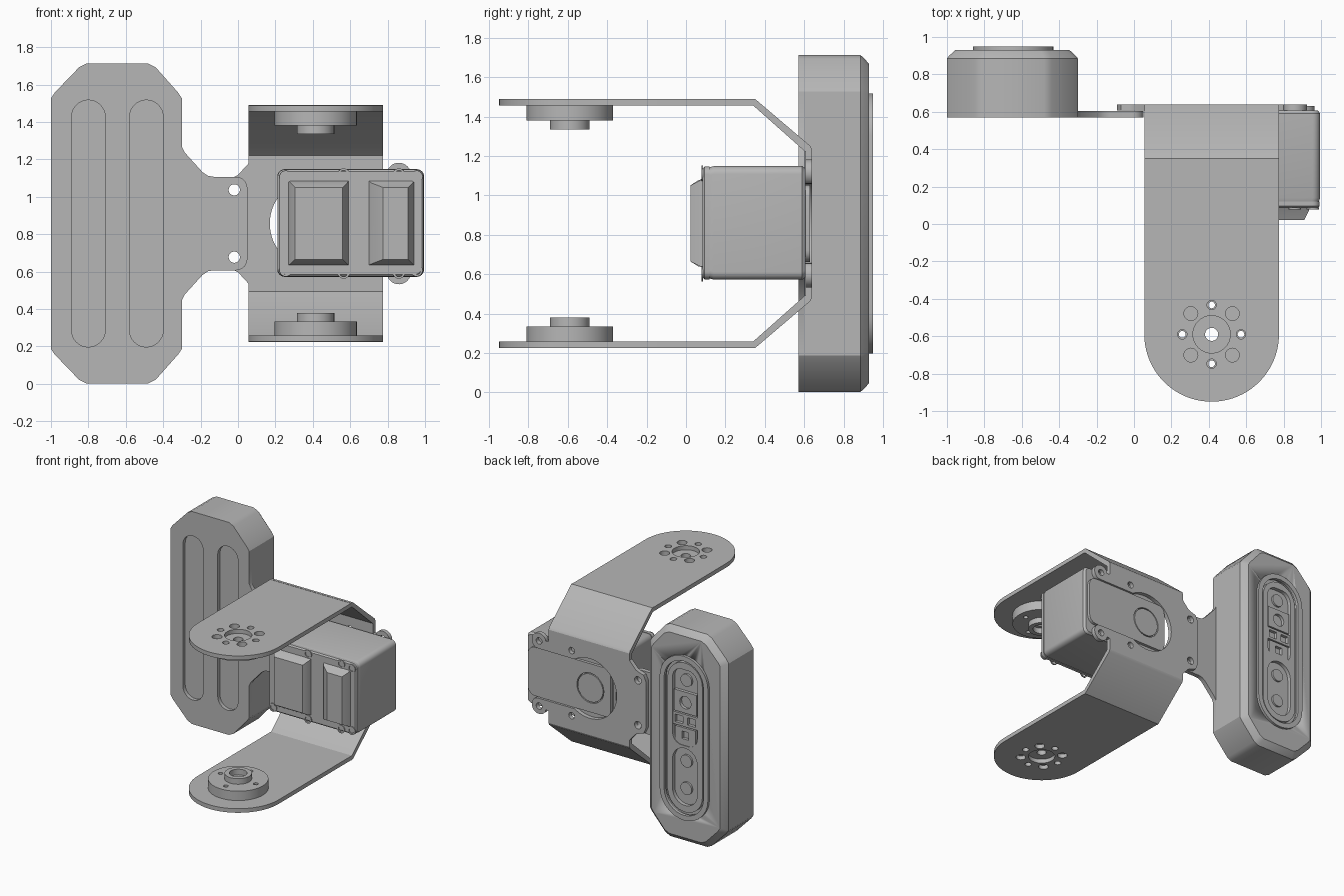
import bpy, bmesh
from math import sin, cos, radians, pi
from mathutils import Vector

cube = bpy.data.objects.get("Cube")
if cube:
    bpy.data.objects.remove(cube)

grey = bpy.data.materials.new("machine grey")
grey.use_nodes = True
grey.diffuse_color = (0.47, 0.47, 0.47, 1)
grey.node_tree.nodes["Principled BSDF"].inputs["Base Color"].default_value = (0.47, 0.47, 0.47, 1)

MID = 0.857          # height of the horizontal symmetry plane
HORN = (0.415, -0.59)  # pivot axis in plan
AXES = {"x": lambda u, v, w: (w, u, v),
        "y": lambda u, v, w: (u, w, v),
        "z": lambda u, v, w: (u, v, w)}


# ---------- helpers ----------
def finish(name, bm):
    bmesh.ops.recalc_face_normals(bm, faces=bm.faces[:])
    mesh = bpy.data.meshes.new(name)
    bm.to_mesh(mesh)
    bm.free()
    mesh.materials.append(grey)
    obj = bpy.data.objects.new(name, mesh)
    bpy.context.collection.objects.link(obj)
    bpy.ops.object.select_all(action="DESELECT")
    obj.select_set(True)
    bpy.context.view_layer.objects.active = obj
    bpy.ops.object.shade_smooth_by_angle(angle=radians(30))
    return obj


def plate(name, loops, axis, lo, hi):
    """Flat sheet: the first loop is the outline, the others are holes."""
    bm = bmesh.new()
    edges = []
    for loop in loops:
        vs = [bm.verts.new((u, v, 0)) for u, v in loop]
        edges += [bm.edges.new((vs[i - 1], vs[i])) for i in range(len(vs))]
    bmesh.ops.triangle_fill(bm, use_beauty=True, edges=edges, normal=(0, 0, 1))
    out = bmesh.ops.extrude_face_region(bm, geom=bm.faces[:])["geom"]
    top = {v for v in out if isinstance(v, bmesh.types.BMVert)}
    for v in bm.verts:
        v.co = Vector(AXES[axis](v.co.x, v.co.y, hi if v in top else lo))
    return finish(name, bm)


def loft(name, sections):
    """Solid through matching outlines, each placed at its own y."""
    bm = bmesh.new()
    rings = [[bm.verts.new((u, y, v)) for u, v in loop] for loop, y in sections]
    for a, b in zip(rings, rings[1:]):
        for i in range(len(a)):
            bm.faces.new((a[i - 1], a[i], b[i], b[i - 1]))
    bm.faces.new(rings[0])
    bm.faces.new(rings[-1])
    return finish(name, bm)


def arc(cx, cy, r, a0, a1, n=16):
    return [(cx + r * cos(radians(a0 + (a1 - a0) * i / n)),
             cy + r * sin(radians(a0 + (a1 - a0) * i / n))) for i in range(n + 1)]


def circle(cx, cy, r, n=32):
    return arc(cx, cy, r, 0, 360, n)[:-1]


def stadium(cx, cz, half_w, half_h):
    s = half_h - half_w
    return arc(cx, cz + s, half_w, 0, 180) + arc(cx, cz - s, half_w, 180, 360)


def rounded(x0, x1, z0, z1, r):
    return (arc(x1 - r, z1 - r, r, 0, 90, 6) + arc(x0 + r, z1 - r, r, 90, 180, 6)
            + arc(x0 + r, z0 + r, r, 180, 270, 6) + arc(x1 - r, z0 + r, r, 270, 360, 6))


def rect(x0, x1, z0, z1):
    return [(x0, z0), (x1, z0), (x1, z1), (x0, z1)]


def mirrored(half):
    """Close a half outline (heights relative to MID) with its reflection."""
    return [(x, MID + z) for x, z in half] + [(x, MID - z) for x, z in reversed(half)]


def flip(points):
    return [(y, 2 * MID - z) for y, z in points]


# ---------- camera housing and its mounting plate ----------
def octagon(inset=0.0):
    k = inset * 0.45
    return mirrored([(-1 + inset, 0.67 - k), (-0.98 + inset, 0.70 - k), (-0.85 + k, 0.835 - inset),
                     (-0.81 + k, 0.855 - inset), (-0.48 - k, 0.855 - inset),
                     (-0.44 - k, 0.835 - inset), (-0.32 - inset, 0.70 - k), (-0.30 - inset, 0.67 - k)])


LENS = -0.645
housing = loft("camera_housing", [(octagon(), 0.60), (octagon(), 0.885),
                                  (octagon(0.012), 0.90), (octagon(0.045), 0.93)])
cutter = plate("recess_cutter", [stadium(LENS, MID, 0.185, 0.63)], "y", 0.905, 1.0)
cutter.hide_render = True
cut = housing.modifiers.new("recess", "BOOLEAN")
cut.operation, cut.object, cut.solver = "DIFFERENCE", cutter, "EXACT"
bpy.context.view_layer.objects.active = housing
bpy.ops.object.modifier_apply(modifier="recess")
bpy.data.objects.remove(cutter)

bolts = [circle(-0.02, MID + s * 0.18, 0.03) for s in (1, -1)]
slots = [stadium(x, MID, 0.09, 0.66) for x in (-0.80, -0.49)]
plate("camera_mount_plate", [mirrored(
    [(-1, 0.67), (-0.98, 0.70), (-0.85, 0.835), (-0.81, 0.855), (-0.48, 0.855), (-0.44, 0.835),
     (-0.32, 0.70), (-0.30, 0.67), (-0.30, 0.41), (-0.285, 0.38), (-0.19, 0.275), (-0.16, 0.255),
     (-0.13, 0.25)] + arc(-0.01, 0.19, 0.06, 90, 0, 6))] + slots + bolts, "y", 0.57, 0.605)

# ---------- lens panel on the back of the housing ----------
plate("lens_bezel", [stadium(LENS, MID, 0.215, 0.66), stadium(LENS, MID, 0.175, 0.62)],
      "y", 0.925, 0.95)
plate("lens_panel", [stadium(LENS, MID, 0.155, 0.60),
                     rounded(LENS - 0.11, LENS + 0.11, 0.79, 1.40, 0.08),
                     stadium(LENS, 0.54, 0.11, 0.23)], "y", 0.90, 0.935)
for i, z in enumerate((1.31, 0.66, 0.44)):
    plate(f"small_lens_{i}", [circle(LENS, z, 0.05, 24)], "y", 0.90, 0.92)
plate("sensor_frame", [rect(LENS - 0.1, LENS + 0.1, 1.05, 1.22),
                       circle(LENS, 1.135, 0.05, 24)], "y", 0.90, 0.93)
plate("sensor_pair", [rect(LENS - 0.11, LENS + 0.11, 0.94, 1.04),
                      rect(LENS - 0.09, LENS - 0.02, 0.96, 1.02),
                      rect(LENS + 0.02, LENS + 0.09, 0.96, 1.02)], "y", 0.90, 0.93)
plate("sensor_block", [rect(LENS - 0.09, LENS + 0.09, 0.79, 0.93),
                       rect(LENS - 0.03, LENS + 0.03, 0.84, 0.90)], "y", 0.90, 0.93)

# ---------- bracket: back sheet, bends and arms ----------
back = ([(-0.09, 0.19), (-0.07, 0.235), (-0.02, 0.25), (0.0, 0.26), (0.055, 0.32), (0.055, 0.375),
         (0.775, 0.375), (0.775, 0.28), (0.80, 0.275)] + arc(0.86, 0.26, 0.065, 150, -60)
        + [(0.87, 0.20)] + arc(0.41, 0, 0.24, 56, 178, 24))
screw_holes = [circle(x, MID + s * 0.262, 0.026, 20) for x in (0.57, 0.86) for s in (1, -1)]
plate("bracket_back", [mirrored(back)] + bolts + screw_holes, "y", 0.607, 0.64)

bend = [(0.607, 1.22), (0.607, 1.232), (0.64, 1.232), (0.632, 1.25), (0.35, 1.49), (0.33, 1.49),
        (0.33, 1.46), (0.34, 1.457)]
hx, hy = HORN
arm = [(0.775, 0.34), (0.055, 0.34)] + arc(hx, hy, 0.36, 180, 360, 40)
ring = [circle(hx + 0.157 * cos(i * pi / 4), hy + 0.157 * sin(i * pi / 4),
               0.037 if i % 2 else 0.025, 20) for i in range(8)]
pins = [circle(hx + 0.157 * cos(i * pi / 2), hy + 0.157 * sin(i * pi / 2), 0.018, 16)
        for i in range(4)]

for side in ("upper", "lower"):
    up = side == "upper"

    def slab(name, loops, lo, hi):
        if not up:
            lo, hi = 2 * MID - hi, 2 * MID - lo
        plate(f"{side}_{name}", loops, "z", lo, hi)

    pts = [(y + 0.0, z) for y, z in bend]
    plate(f"{side}_bend", [pts if up else flip(pts)], "x", 0.055, 0.775)
    slab("arm", [arm, circle(hx, hy, 0.10)] + ring, 1.455, 1.488)
    # pivot horn on the inside of the arm
    slab("horn", [circle(hx, hy, 0.22, 48), circle(hx, hy, 0.035)] + pins, 1.38, 1.455)
    slab("horn_hub", [circle(hx, hy, 0.10), circle(hx, hy, 0.065)], 1.335, 1.38)

# ---------- servo motor ----------
Z0, Z1 = 0.572, 1.148


def case(inset):
    return rounded(0.21 + inset, 0.995 - inset, Z0 + inset, Z1 - inset, 0.04)


loft("servo_body", [(case(0.006), 0.12), (case(0), 0.14), (case(0), 0.59), (case(0.012), 0.607)])
loft("servo_front_cover", [(case(0.012), 0.085), (case(0.002), 0.095), (case(0.002), 0.12)])
loft("servo_pad_wide", [(rect(0.27, 0.59, 0.635, 1.085), 0.086),
                        (rect(0.28, 0.585, 0.64, 1.075), 0.06),
                        (rect(0.305, 0.56, 0.665, 1.05), 0.022)])
loft("servo_pad_narrow", [(rect(0.70, 0.94, 0.635, 1.085), 0.086),
                          (rect(0.71, 0.935, 0.64, 1.075), 0.07),
                          (rect(0.775, 0.91, 0.665, 1.05), 0.022)])
for i, (x, dz) in enumerate([(0.255, 0.25), (0.565, 0.262), (0.86, 0.262), (0.955, 0.25)]):
    for s in (1, -1):
        plate(f"cover_screw_{i}_{'upper' if s > 0 else 'lower'}",
              [circle(x, MID + s * dz, 0.033, 24), circle(x, MID + s * dz, 0.022, 24)],
              "y", 0.078, 0.087)

# Back cover sits in the bracket opening, with a round bearing cap
plate("servo_back_cover", [rounded(0.23, 0.965, MID - 0.195, MID + 0.195, 0.06),
                           circle(0.41, MID, 0.12)], "y", 0.60, 0.63)
plate("servo_bearing_cap", [circle(0.41, MID, 0.112)], "y", 0.60, 0.63)
